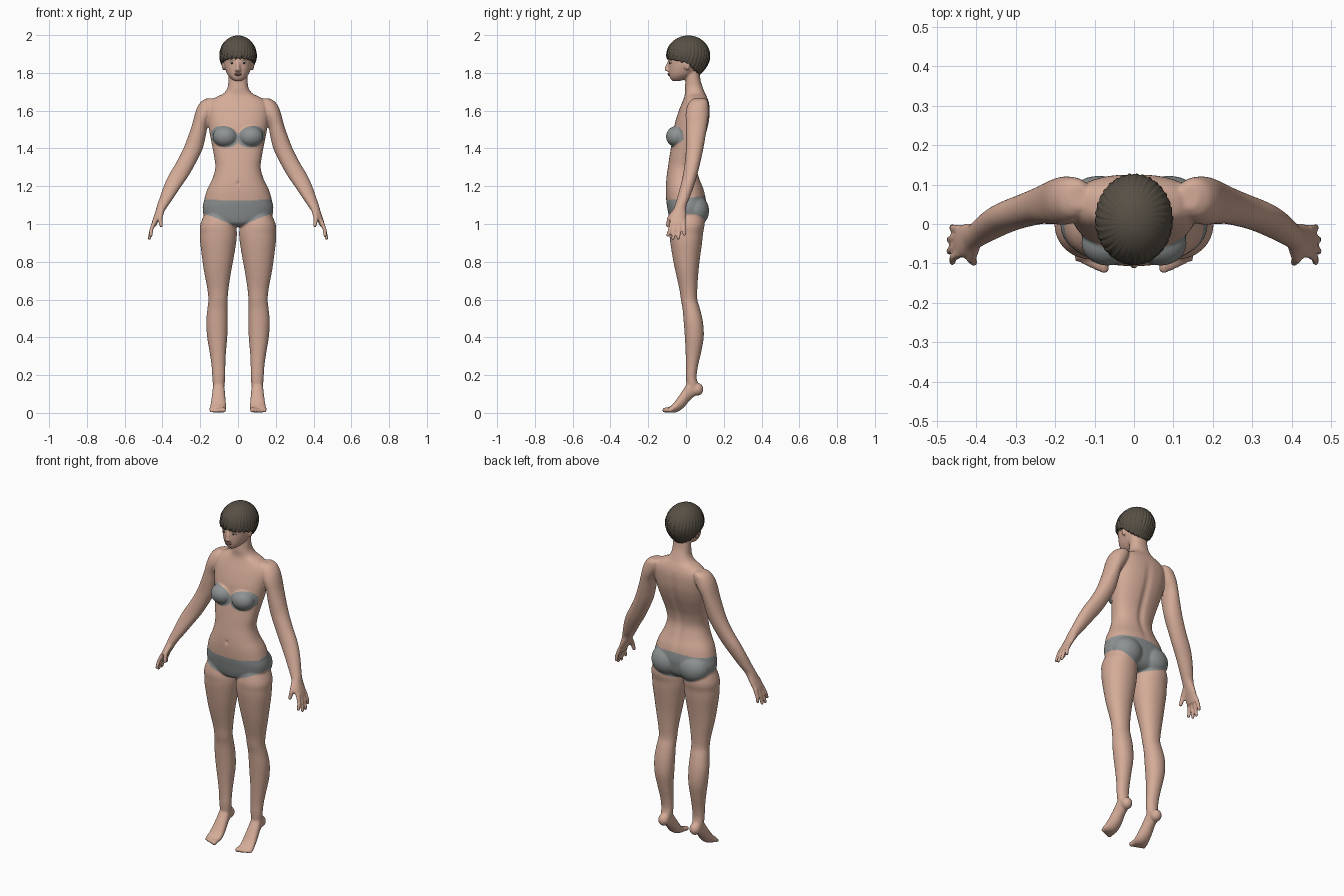
import bpy, bmesh, math
from mathutils import Matrix, Vector


def material(name, rgb):
    m = bpy.data.materials.new(name)
    m.diffuse_color = (*rgb, 1)
    return m


SKIN = material("skin", (0.66, 0.41, 0.315))
GREY = material("grey fabric", (0.27, 0.29, 0.29))
HAIR = material("dark brown hair", (0.095, 0.08, 0.06))
LIPS = material("lips", (0.50, 0.24, 0.20))
WHITE = material("eye white", (0.65, 0.62, 0.58))
IRIS = material("dark iris", (0.05, 0.04, 0.03))


def finish(bm, name, mats):
    bmesh.ops.recalc_face_normals(bm, faces=bm.faces)
    me = bpy.data.meshes.new(name)
    bm.to_mesh(me)
    bm.free()
    for m in mats:
        me.materials.append(m)
    me.polygons.foreach_set("use_smooth", [True] * len(me.polygons))
    ob = bpy.data.objects.new(name, me)
    bpy.context.collection.objects.link(ob)
    return ob


def spline(rows, steps=4):
    """Catmull-Rom through the rows of numbers."""
    out = []
    for i in range(len(rows) - 1):
        a, b, c, d = (rows[max(i - 1, 0)], rows[i], rows[i + 1], rows[min(i + 2, len(rows) - 1)])
        for k in range(steps):
            t = k / steps
            out.append([0.5 * (2 * q + (r - p) * t + (2 * p - 5 * q + 4 * r - s) * t * t
                               + (3 * q - p - 3 * r + s) * t ** 3) for p, q, r, s in zip(a, b, c, d)])
    return out + [list(rows[-1])]


def loft(bm, rows, side=1, power=2.1, along_y=False, n=40):
    """Rows are (position, x0, x1, v0, v1): bounds of each oval slice."""
    rings = []
    for h, x0, x1, v0, v1 in spline(rows):
        ring = []
        for i in range(n):
            a = 2 * math.pi * i / n
            c, s = math.cos(a), math.sin(a)
            x = (x0 + x1) / 2 + (x1 - x0) / 2 * math.copysign(abs(c) ** (2 / power), c)
            v = (v0 + v1) / 2 + (v1 - v0) / 2 * math.copysign(abs(s) ** (2 / power), s)
            ring.append(bm.verts.new((side * x, h, v) if along_y else (side * x, v, h)))
        rings.append(ring)
    faces = [bm.faces.new(rings[0]), bm.faces.new(rings[-1])]
    for p, q in zip(rings, rings[1:]):
        for i in range(n):
            j = (i + 1) % n
            faces.append(bm.faces.new((p[i], p[j], q[j], q[i])))
    bmesh.ops.recalc_face_normals(bm, faces=faces)


def blob(bm, c, r, sub=3):
    bmesh.ops.create_icosphere(bm, subdivisions=sub, radius=1,
                               matrix=Matrix.LocRotScale(Vector(c), None, Vector(r)))


def limb(bm, side, *pts):
    """Rounded chain through (x, y, z, radius) points."""
    for a, b in zip(pts, pts[1:]):
        for k in range(13):
            x, y, z, r = (p + (q - p) * k / 12 for p, q in zip(a, b))
            blob(bm, (side * x, y, z), (r, r, r), 2)


bm = bmesh.new()

# Torso and neck: z, half width, front, back
torso = [(.985, .03, -.04, .03), (1.0, .10, -.075, .07), (1.03, .172, -.088, .095), (1.08, .187, -.098, .105),
         (1.12, .181, -.104, .106), (1.18, .164, -.107, .095), (1.24, .135, -.104, .072), (1.30, .12, -.096, .057),
         (1.36, .127, -.087, .064), (1.42, .138, -.077, .085), (1.48, .150, -.068, .107), (1.54, .160, -.057, .122),
         (1.60, .165, -.038, .126), (1.64, .155, -.022, .122), (1.67, .120, -.010, .112), (1.69, .078, -.006, .102),
         (1.72, .056, -.006, .09), (1.76, .051, -.003, .077), (1.82, .05, -.003, .07)]
loft(bm, [(z, -w, w, f, b) for z, w, f, b in torso], power=2.3)

# Head
head = [(1.756, .016, -.070, -.035), (1.768, .036, -.082, 0), (1.79, .055, -.089, .04), (1.82, .068, -.092, .075),
        (1.85, .075, -.092, .095), (1.89, .078, -.093, .105), (1.93, .074, -.085, .10), (1.97, .05, -.05, .07)]
loft(bm, [(z, -w, w, f, b) for z, w, f, b in head], power=2.2)
limb(bm, 1, (0, -.089, 1.862, .008), (0, -.104, 1.820, .011))

leg = [(1.08, .04, .165, -.07, .09), (1.0, .012, .199, -.089, .098), (.95, .006, .201, -.088, .090),
       (.90, .010, .200, -.083, .085), (.82, .023, .190, -.070, .074), (.75, .036, .180, -.056, .066),
       (.66, .050, .163, -.036, .060), (.60, .055, .157, -.027, .060), (.55, .056, .162, -.018, .074),
       (.48, .055, .168, -.012, .090), (.40, .057, .163, -.006, .094), (.32, .064, .150, -.002, .080),
       (.25, .067, .140, 0, .064), (.19, .068, .136, 0, .056), (.14, .072, .132, .003, .066), (.11, .08, .125, .01, .06)]
foot = [(.06, .078, .126, .10, .15), (.02, .071, .134, .066, .17), (-.01, .067, .139, .030, .13),
        (-.04, .064, .144, .008, .086), (-.065, .063, .149, .001, .052), (-.09, .066, .149, .001, .030)]
arm = [(1.665, .12, .165, .04, .10), (1.65, .11, .193, .02, .115), (1.62, .11, .215, .005, .12),
       (1.58, .13, .229, -.002, .12), (1.53, .158, .242, 0, .113), (1.47, .170, .262, 0, .104),
       (1.40, .187, .289, 0, .092), (1.33, .220, .324, -.006, .077), (1.26, .259, .366, -.016, .06),
       (1.20, .300, .393, -.03, .042), (1.14, .340, .414, -.046, .02), (1.10, .368, .428, -.058, .003),
       (1.07, .388, .436, -.070, .001), (1.04, .406, .446, -.083, .001), (1.01, .424, .456, -.086, -.003),
       (.99, .434, .458, -.08, -.01)]
for s in (1, -1):
    loft(bm, leg, s)
    loft(bm, foot, s, along_y=True)
    loft(bm, arm, s)
    blob(bm, (s * .102, .059, .125), (.031, .033, .034))            # heel
    blob(bm, (s * .068, -.048, 1.463), (.066, .058, .057))          # bust
    blob(bm, (s * .088, .045, 1.07), (.092, .078, .085))            # buttock
    blob(bm, (s * .077, .006, 1.838), (.008, .015, .025))           # ear
    blob(bm, (s * .010, -.098, 1.814), (.008, .009, .007))          # nostril
    for i in range(5):                                              # toes
        x, r = .078 + .0165 * i, .0135 - .0012 * i
        limb(bm, s, (x, -.07, .022, r), (x - .002, -.113 + .006 * i, r + .001, r))
    for y0, y1, x1, z1 in ((-.075, -.096, .461, .94), (-.053, -.069, .469, .924),
                           (-.032, -.040, .469, .926), (-.012, -.009, .461, .945)):
        limb(bm, s, (.443, y0, 1.01, .0115), (.459, (y0 + y1) / 2, .97, .0105), (x1, y1, z1, .0095))
    limb(bm, s, (.405, -.055, 1.07, .016), (.413, -.088, 1.03, .013), (.407, -.097, .992, .0105))  # thumb

# Fuse the parts into one smooth body
raw = finish(bm, "body_parts", [SKIN])
re = raw.modifiers.new("fuse", 'REMESH')
re.mode, re.voxel_size = 'VOXEL', 0.0055
sm = raw.modifiers.new("soften", 'SMOOTH')
sm.factor, sm.iterations = 0.5, 4
me = bpy.data.meshes.new_from_object(raw.evaluated_get(bpy.context.evaluated_depsgraph_get()))
bpy.data.objects.remove(raw)
bm = bmesh.new()
bm.from_mesh(me)

# Spine groove and navel
for v in bm.verts:
    x, y, z = v.co
    if y > .02 and 1.14 < z < 1.64:
        v.co.y -= .009 * math.exp(-(x / .02) ** 2) * math.sin(math.pi * (z - 1.14) / .5)
    elif y < -.05 and 1.18 < z < 1.26:
        v.co.y += .007 * math.exp(-(x / .007) ** 2 - ((z - 1.215) / .010) ** 2)

# Underwear painted by position
for f in bm.faces:
    x, y, z = f.calc_center_median()
    ax = abs(x)
    low = .985 + .075 * min(1, ax / .19) ** (1 if y < 0 else 2)
    briefs = ax < .25 and low < z < 1.138 + .12 * y
    cup = ((ax - .071) / .075) ** 2 + ((z - 1.462 - .12 * (ax - .07)) / .056) ** 2 < 1 and y < -.015
    f.material_index = 1 if briefs or (cup and ax < .15) else 0
finish(bm, "body", [SKIN, GREY])

# Hair cap: strands run from the crown to a shaped lower edge
bm = bmesh.new()
N, M = 240, 26
rings = []
for k in range(1, M + 3):
    ring = []
    for i in range(N):
        a = 2 * math.pi * i / N
        c = -math.sin(a)                                   # 1 at the front, -1 at the back
        edge = 1.852 + .024 * c if c > 0 else 1.852 - .064 * (-c) ** .7
        edge += .003 * math.sin(23 * a) + .002 * math.sin(41 * a)
        t = min(k, M) / M
        if t < .55:                                        # dome
            u = t / .55 * math.pi / 2
            z, r = 1.892 + .106 * math.cos(u), math.sin(u)
        else:                                              # hanging part
            z = 1.892 + (edge - 1.892) * (t - .55) / .45
            r = 1 - .5 * max(0, (1.892 - z) / .105) ** 2
        w = a + .35 * t
        r *= 1 + .014 * min(1, 2 * t) * (math.sin(34 * w) + .6 * math.sin(57 * w + 1))
        r *= (1, .93, .8)[max(0, k - M)]                   # tucked-in rim
        ring.append(bm.verts.new((.098 * r * math.cos(a), .012 + .115 * r * math.sin(a), z)))
    rings.append(ring)
bm.faces.new(rings[0])
for p, q in zip(rings, rings[1:]):
    for i in range(N):
        j = (i + 1) % N
        bm.faces.new((p[i], p[j], q[j], q[i]))
finish(bm, "hair", [HAIR])

# Lips
bm = bmesh.new()
blob(bm, (0, -.088, 1.795), (.020, .010, .0045))
blob(bm, (0, -.087, 1.789), (.016, .010, .0050))
finish(bm, "lips", [LIPS])

# Eyes and brows
for s, tag in ((1, "left"), (-1, "right")):
    for part, r, y, z, mat in (("eye", (.013, .006, .0055), -.0815, 1.853, WHITE),
                               ("iris", (.005, .003, .005), -.0865, 1.853, IRIS),
                               ("eyebrow", (.017, .005, .0025), -.0835, 1.867, HAIR)):
        bm = bmesh.new()
        blob(bm, (0, 0, 0), r)
        ob = finish(bm, f"{tag}_{part}", [mat])
        ob.location = (s * .032, y, z)
        ob.rotation_euler.z = s * .3
